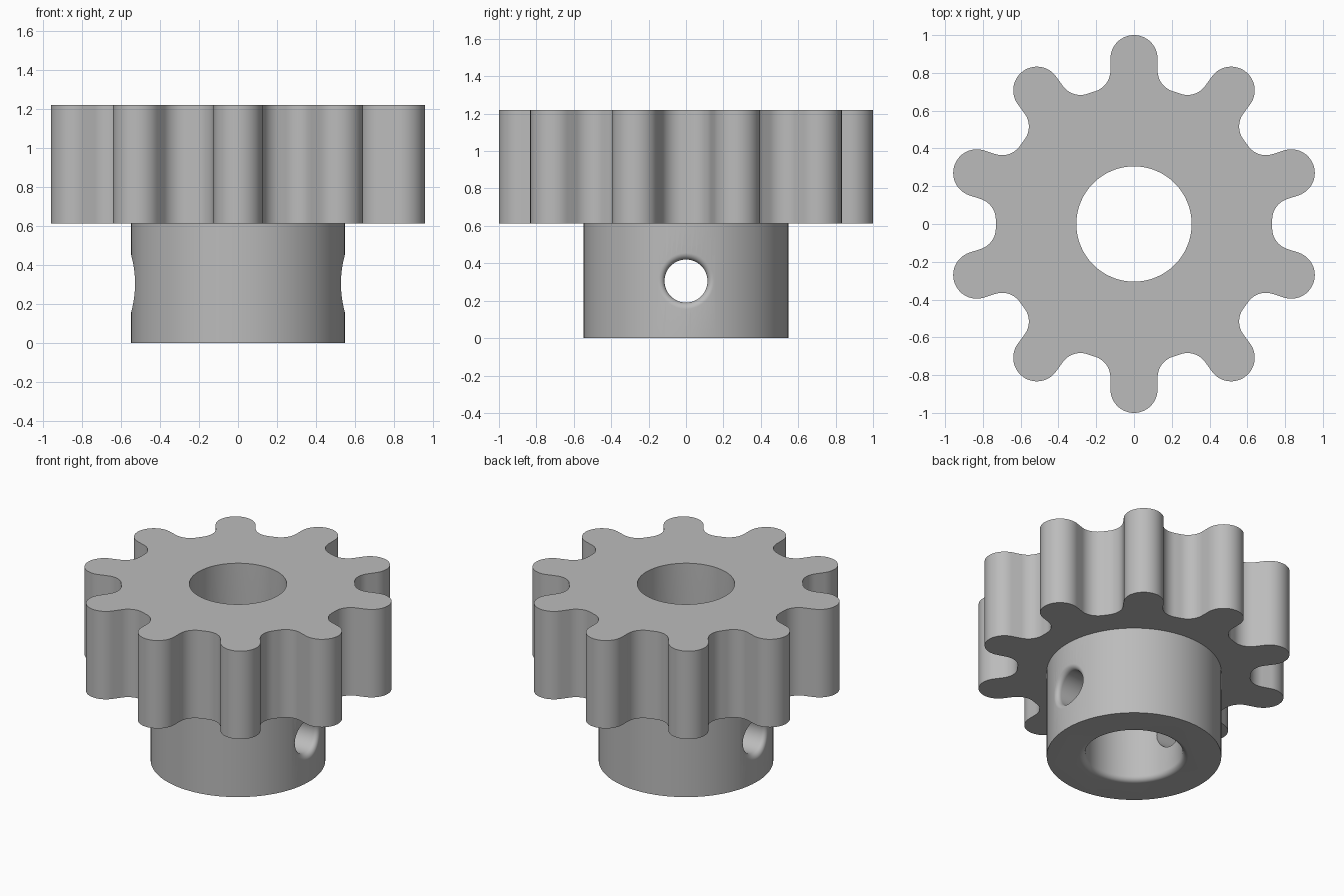
import bpy, bmesh
from math import sin, cos, pi, atan2, sqrt

cube = bpy.data.objects.get("Cube")
if cube:
    bpy.data.objects.remove(cube, do_unlink=True)

TEETH, TOOTH_R, ROOT_R, FILLET_R = 10, 0.125, 0.732, 0.115
HUB_R, HUB_H, TOP = 0.547, 0.612, 1.22
BORE_R, HOLE_R, HOLE_Z, ROUND = 0.305, 0.115, 0.305, 0.036
SIDES = 128


def loft(name, rings):
    """Skin a list of closed point rings and cap both ends."""
    bm = bmesh.new()
    loops = [[bm.verts.new(p) for p in ring] for ring in rings]
    n = len(loops[0])
    for a, b in zip(loops, loops[1:]):
        for i in range(n):
            j = (i + 1) % n
            bm.faces.new((a[i], a[j], b[j], b[i]))
    bm.faces.new(loops[0])
    bm.faces.new(loops[-1])
    bmesh.ops.recalc_face_normals(bm, faces=bm.faces)
    mesh = bpy.data.meshes.new(name)
    bm.to_mesh(mesh)
    bm.free()
    obj = bpy.data.objects.new(name, mesh)
    bpy.context.scene.collection.objects.link(obj)
    return obj


def circle(r, z):
    return [(r * cos(2 * pi * i / SIDES), r * sin(2 * pi * i / SIDES), z) for i in range(SIDES)]


def arc(cx, cy, r, start, end, n):
    return [(cx + r * cos(start + (end - start) * i / n),
             cy + r * sin(start + (end - start) * i / n)) for i in range(n + 1)]


# Toothed wheel: round tips, straight flanks and filleted roots
fx = TOOTH_R + FILLET_R
fy = sqrt((ROOT_R + FILLET_R) ** 2 - fx ** 2)
right = arc(fx, fy, FILLET_R, pi, atan2(-fy, -fx) + 2 * pi, 14)
left = [(-x, y) for x, y in reversed(right)]
tooth = left + arc(0, 1 - TOOTH_R, TOOTH_R, pi, 0, 28) + right
outline = []
for k in range(TEETH):
    a = -2 * pi * k / TEETH
    outline += [(x * cos(a) - y * sin(a), x * sin(a) + y * cos(a)) for x, y in tooth]
gear = loft("toothed_wheel_with_hub", [[(x, y, z) for x, y in outline] for z in (HUB_H, TOP)])

# Hub, overlapping into the wheel
hub = loft("hub_solid", [circle(HUB_R, 0), circle(HUB_R, HUB_H + 0.2)])

# Bore cutter with a rounded lower rim
steps = [i * pi / 2 / 8 for i in range(9)]
rim = [circle(BORE_R + ROUND * (1 - sin(t)), ROUND * (1 - cos(t))) for t in steps]
rim = [circle(BORE_R + ROUND, -0.1)] + [
    circle(BORE_R + ROUND * (1 - sin(t)), ROUND * (1 - cos(t))) for t in steps]
bore = loft("bore_cutter", rim + [circle(BORE_R, TOP + 0.1)])


# Cross hole cutters whose outer rim rounds into the hub surface
def hole_ring(side, rho, depth=0.0, x=None):
    ring = []
    for i in range(64):
        a = 2 * pi * i / 64
        y, z = rho * cos(a), rho * sin(a)
        px = sqrt(HUB_R ** 2 - y * y) - depth if x is None else x
        ring.append((side * px, y, HOLE_Z + z))
    return ring


def hole_cutter(side):
    rings = [hole_ring(side, HOLE_R, x=0.1)]
    rings += [hole_ring(side, HOLE_R + ROUND * (1 - cos(t)), ROUND * (1 - sin(t))) for t in steps]
    rings.append(hole_ring(side, HOLE_R + ROUND + 0.001, x=0.8))
    return loft("cross_hole_cutter", rings)


# Combine the solids
helpers = [(hub, "UNION"), (bore, "DIFFERENCE"),
           (hole_cutter(1), "DIFFERENCE"), (hole_cutter(-1), "DIFFERENCE")]
for helper, operation in helpers:
    helper.hide_render = True
    mod = gear.modifiers.new(helper.name, "BOOLEAN")
    mod.operation = operation
    mod.solver = "EXACT"
    mod.object = helper
bpy.context.view_layer.update()
graph = bpy.context.evaluated_depsgraph_get()
final = bpy.data.meshes.new_from_object(gear.evaluated_get(graph))
gear.modifiers.clear()
gear.data = final
for helper, _ in helpers:
    bpy.data.objects.remove(helper, do_unlink=True)

# Plain grey metal
grey = bpy.data.materials.new("plain_grey")
grey.use_nodes = True
colour = (0.5, 0.5, 0.5, 1)
grey.diffuse_color = colour
grey.node_tree.nodes["Principled BSDF"].inputs["Base Color"].default_value = colour
gear.data.materials.clear()
gear.data.materials.append(grey)

bpy.ops.object.select_all(action="DESELECT")
gear.select_set(True)
bpy.context.view_layer.objects.active = gear
bpy.ops.object.shade_smooth_by_angle(angle=pi / 6)
